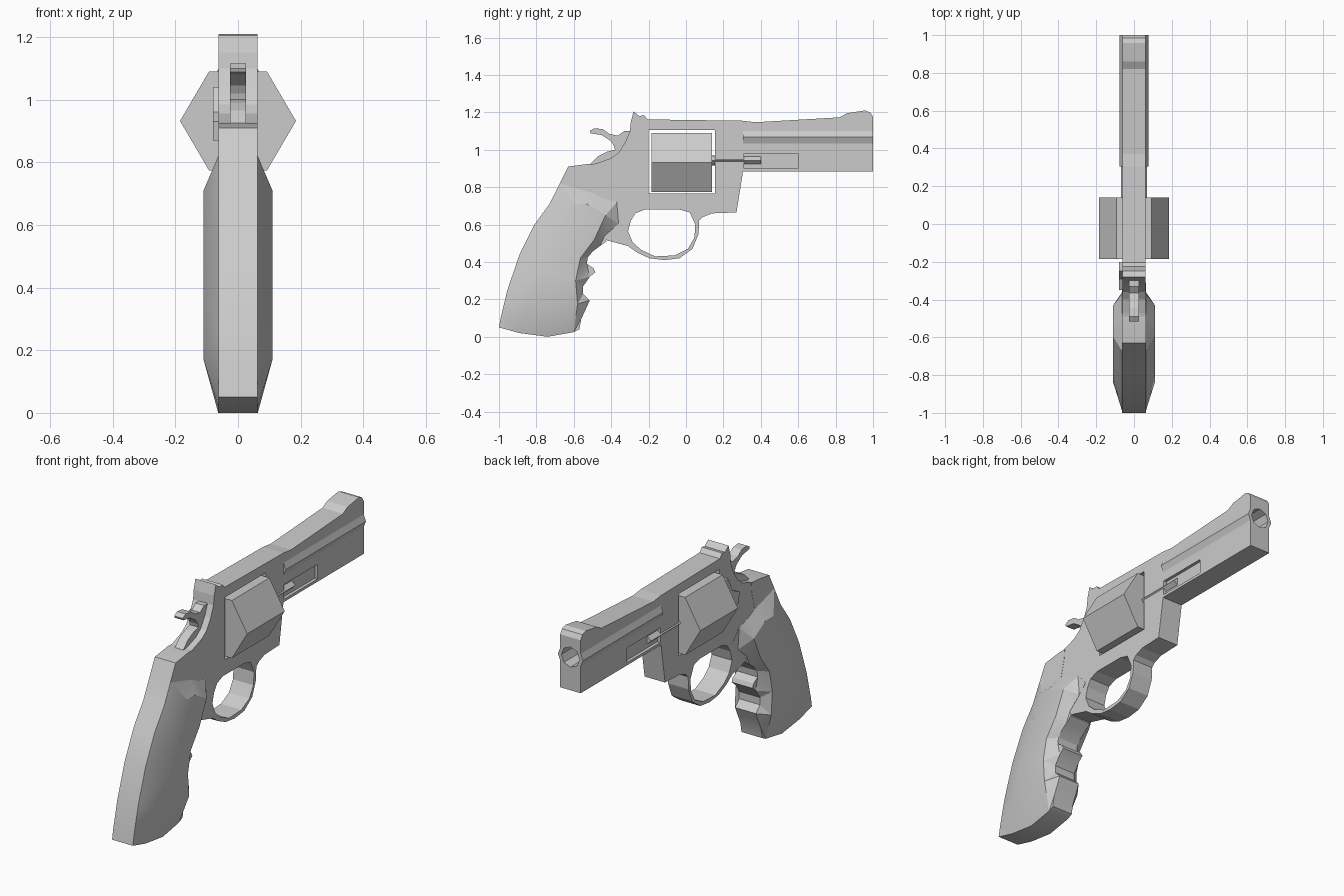
import bpy, bmesh, math
from mathutils import Matrix

if "Cube" in bpy.data.objects:
    bpy.data.objects.remove(bpy.data.objects["Cube"])

W = 0.062  # half thickness of frame and barrel

metal = bpy.data.materials.new("grey")
metal.diffuse_color = (0.6, 0.6, 0.6, 1)
metal.use_nodes = True
metal.node_tree.nodes["Principled BSDF"].inputs["Base Color"].default_value = metal.diffuse_color


def finish(bm, name):
    bmesh.ops.recalc_face_normals(bm, faces=bm.faces[:])
    mesh = bpy.data.meshes.new(name)
    bm.to_mesh(mesh)
    bm.free()
    mesh.materials.append(metal)
    obj = bpy.data.objects.new(name, mesh)
    bpy.context.collection.objects.link(obj)
    return obj


def add_loop(bm, pts, x):
    vs = [bm.verts.new((x, y, z)) for y, z in pts]
    es = [bm.edges.new((vs[i], vs[i - 1])) for i in range(len(vs))]
    return vs, es


def plate(name, outline, x0, x1, holes=()):
    """Side profile in (y, z), with holes, extruded from x0 to x1."""
    bm = bmesh.new()
    edges = []
    for pts in (outline, *holes):
        edges += add_loop(bm, pts, x0)[1]
    bmesh.ops.triangle_fill(bm, use_beauty=True, edges=edges, normal=(1, 0, 0))
    res = bmesh.ops.extrude_face_region(bm, geom=bm.faces[:], use_keep_orig=True)
    for v in res["geom"]:
        if isinstance(v, bmesh.types.BMVert):
            v.co.x = x1
    return finish(bm, name)


def rect(y0, y1, z0, z1):
    return [(y0, z0), (y1, z0), (y1, z1), (y0, z1)]


def tube(name, sides, rx, rz, z, y0, y1):
    """Faceted rod along y with a corner pointing sideways."""
    bm = bmesh.new()
    ring = [(math.cos(2 * math.pi * i / sides), math.sin(2 * math.pi * i / sides))
            for i in range(sides)]
    ends = [[bm.verts.new((rx * c, y, z + rz * s)) for c, s in ring] for y in (y0, y1)]
    for end in ends:
        bm.faces.new(end)
    for i in range(sides):
        bm.faces.new((ends[0][i - 1], ends[0][i], ends[1][i], ends[1][i - 1]))
    return finish(bm, name)


def cut(obj, cutter):
    mod = obj.modifiers.new("cut", 'BOOLEAN')
    mod.operation, mod.solver, mod.object = 'DIFFERENCE', 'EXACT', cutter
    bpy.context.view_layer.objects.active = obj
    bpy.ops.object.modifier_apply(modifier=mod.name)


# Frame with cylinder window and trigger guard
frame = [(-0.28, 1.205), (-0.25, 1.18), (-0.225, 1.185), (-0.205, 1.162), (0.305, 1.155),
         (0.305, 0.885), (0.27, 0.665), (0.14, 0.66), (0.09, 0.64), (0.07, 0.62),
         (0.067, 0.55), (0.035, 0.47), (-0.035, 0.42), (-0.115, 0.41), (-0.195, 0.42),
         (-0.26, 0.45), (-0.31, 0.485), (-0.42, 0.515), (-0.6, 0.6), (-0.58, 0.85),
         (-0.51, 0.92), (-0.47, 0.93), (-0.4, 0.955), (-0.36, 0.985), (-0.325, 1.04),
         (-0.3, 1.1), (-0.295, 1.15)]
guard_hole = [(-0.27, 0.66), (-0.22, 0.68), (-0.035, 0.68), (0.02, 0.665), (0.05, 0.6),
              (0.045, 0.53), (0.01, 0.47), (-0.06, 0.435), (-0.165, 0.43), (-0.24, 0.465),
              (-0.285, 0.505), (-0.31, 0.565), (-0.295, 0.62)]
plate("frame", frame, -W, W, [guard_hole, rect(-0.2, 0.155, 0.765, 1.105)])

# Six-sided cylinder
tube("cylinder", 6, 0.185, 0.158 / math.sin(math.pi / 3), 0.932, -0.185, 0.14)

# Barrel with front sight, round barrel core, bore and side recesses
barrel = plate("barrel", [(0.305, 0.885), (1, 0.885), (1, 1.175), (0.985, 1.2), (0.957, 1.21),
                          (0.86, 1.195), (0.82, 1.173), (0.37, 1.147), (0.305, 1.155)], -W, W)
core = tube("barrel_core", 8, 0.076, 0.076, 1.067, 0.305, 1)
bore = tube("bore_cutter", 8, 0.055, 0.055, 1.067, 0.8, 1.1)
cut(barrel, bore)
cut(core, bore)
cutters = [bore]
for s in (-1, 1):
    c = plate("recess_cutter", rect(0.31, 0.6, 0.9, 0.98), s * 0.045, s * 0.1)
    cut(barrel, c)
    cutters.append(c)
for c in cutters:
    bpy.data.objects.remove(c)

# Ejector rod showing on both sides
tube("ejector_rod", 8, 0.068, 0.027, 0.943, 0.14, 0.4)

# Hammer: spur and tang
plate("hammer", [(-0.515, 1.1), (-0.49, 1.115), (-0.445, 1.11), (-0.41, 1.085), (-0.365, 1.075),
                 (-0.33, 1.1), (-0.28, 1.1), (-0.28, 0.95), (-0.4, 0.9), (-0.51, 0.9),
                 (-0.51, 0.925), (-0.47, 0.965), (-0.42, 0.99), (-0.38, 1.0), (-0.385, 1.02),
                 (-0.4, 1.045), (-0.45, 1.078), (-0.51, 1.088)], -0.026, 0.026)

# Cylinder release latch on the left side
plate("release_latch", [(-0.34, 0.87), (-0.22, 0.87), (-0.2, 0.92), (-0.2, 1.04), (-0.25, 1.04),
                        (-0.29, 0.96), (-0.35, 0.93)], -0.08, -0.05)

# Grip: outline with finger grooves, swelling to a wider palm area on each side
grip_outline = [(-0.63, 0.91), (-0.515, 0.925), (-0.475, 0.925), (-0.48, 0.87), (-0.505, 0.77),
                (-0.45, 0.745), (-0.37, 0.72), (-0.31, 0.655), (-0.36, 0.605), (-0.435, 0.54),
                (-0.425, 0.51), (-0.46, 0.485), (-0.5, 0.455), (-0.525, 0.425), (-0.53, 0.39),
                (-0.495, 0.367), (-0.485, 0.345), (-0.515, 0.32), (-0.55, 0.27), (-0.55, 0.23),
                (-0.515, 0.195), (-0.53, 0.16), (-0.56, 0.095), (-0.57, 0.04), (-0.6, 0.025),
                (-0.74, 0), (-0.89, 0.02), (-1, 0.05), (-0.99, 0.105), (-0.955, 0.25),
                (-0.89, 0.44), (-0.81, 0.6), (-0.73, 0.71), (-0.675, 0.82)]
palm = [(-0.84, 0.17), (-0.58, 0.175), (-0.59, 0.3), (-0.565, 0.42), (-0.49, 0.52),
        (-0.43, 0.65), (-0.53, 0.71), (-0.6, 0.71), (-0.68, 0.56), (-0.77, 0.36)]
bm = bmesh.new()
outer, outer_edges = add_loop(bm, grip_outline, 0)
inner, inner_edges = add_loop(bm, palm, 0)
bmesh.ops.triangle_fill(bm, use_beauty=True, edges=outer_edges + inner_edges, normal=(1, 0, 0))
bm.faces.new(inner)
for v in outer:
    v.co.x = W + 0.001
for v in inner:
    v.co.x = 0.11
rim = bmesh.ops.extrude_edge_only(bm, edges=outer_edges)
for v in rim["geom"]:
    if isinstance(v, bmesh.types.BMVert):
        v.co.x = 0
half = bm.verts[:] + bm.edges[:] + bm.faces[:]
bmesh.ops.mirror(bm, geom=half, axis='X', merge_dist=0.0005)
grip = finish(bm, "grip")
bpy.ops.object.select_all(action='DESELECT')
grip.select_set(True)
bpy.context.view_layer.objects.active = grip
bpy.ops.object.shade_smooth_by_angle(angle=math.radians(25))
